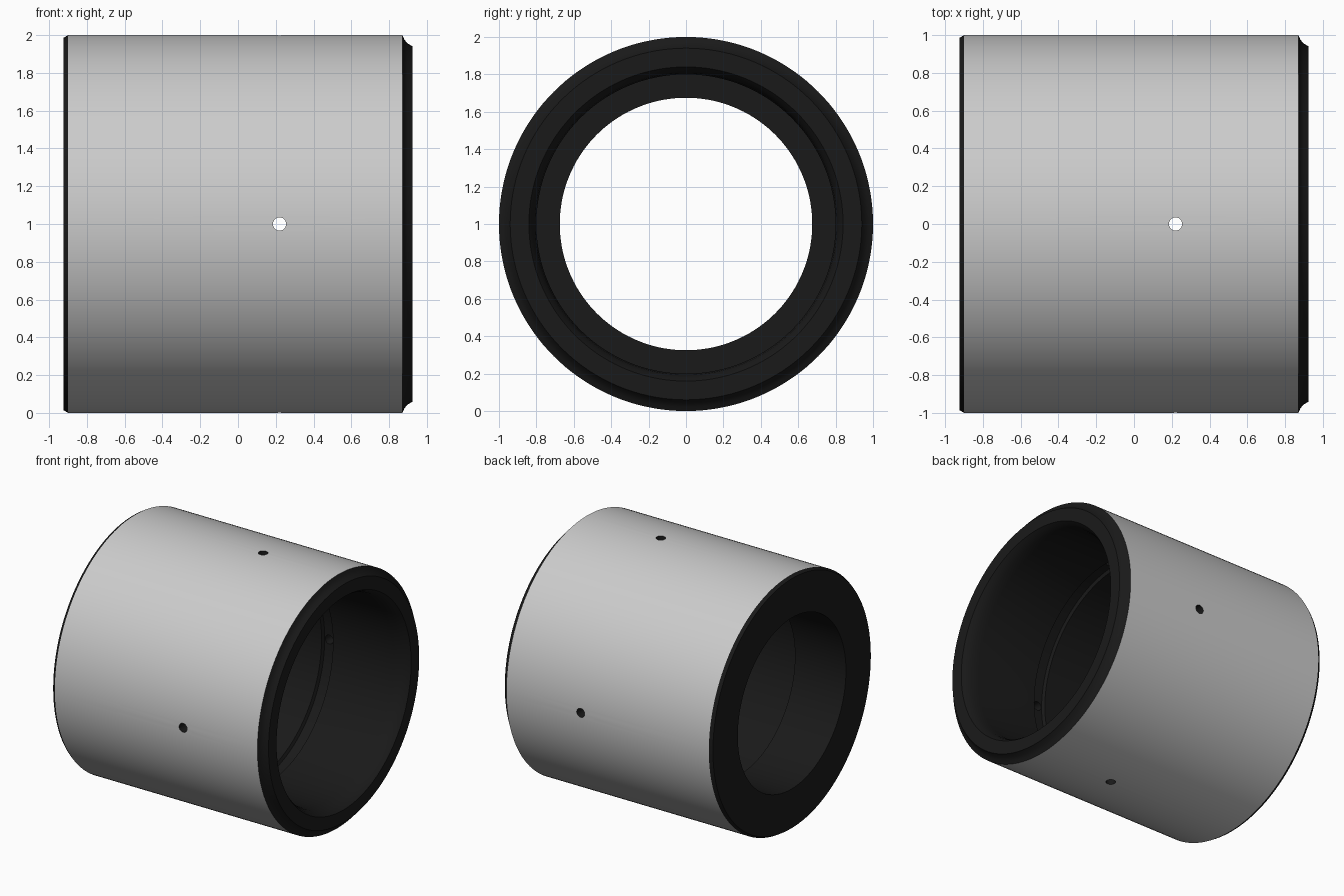
import bpy, bmesh, math

if "Cube" in bpy.data.objects:
    bpy.data.objects.remove(bpy.data.objects["Cube"])

SEG = 144


def material(name, color):
    m = bpy.data.materials.new(name)
    m.diffuse_color = color
    m.use_nodes = True
    m.node_tree.nodes["Principled BSDF"].inputs["Base Color"].default_value = m.diffuse_color
    return m


dark = material("dark_machined", (0.01, 0.01, 0.01, 1))
grey = material("plain_grey", (0.8, 0.8, 0.8, 1))

# Closed (x, radius) section of the sleeve, starting with the outer wall
profile = [
    (-0.90, 1.0), (0.87, 1.0),
    # concave relief at the right rim
    (0.88, 0.978), (0.896, 0.957), (0.925, 0.94),
    # right face and rounded mouth
    (0.925, 0.84), (0.90, 0.822), (0.86, 0.807), (0.80, 0.80),
    # oil groove
    (0.27, 0.80), (0.26, 0.825), (0.18, 0.825), (0.17, 0.80),
    # inner shoulder and narrow bore
    (-0.48, 0.80), (-0.48, 0.675), (-0.925, 0.675),
    # left face, chamfered back to the outer wall
    (-0.925, 0.985),
]

# Sleeve body lathed about the x axis
bm = bmesh.new()
rings = []
for i in range(SEG):
    a = 2 * math.pi * i / SEG
    rings.append([bm.verts.new((x, r * math.cos(a), 1 + r * math.sin(a)))
                  for x, r in profile])
n = len(profile)
for i in range(SEG):
    p, q = rings[i], rings[(i + 1) % SEG]
    for j in range(n):
        k = (j + 1) % n
        f = bm.faces.new((p[j], p[k], q[k], q[j]))
        f.material_index = 1 if j == 0 else 0
bmesh.ops.recalc_face_normals(bm, faces=bm.faces)
mesh = bpy.data.meshes.new("sleeve")
bm.to_mesh(mesh)
bm.free()
mesh.materials.append(dark)
mesh.materials.append(grey)
sleeve = bpy.data.objects.new("sleeve", mesh)
bpy.context.collection.objects.link(sleeve)

# Four radial oil holes: one vertical pair and one front-to-back pair
cutters = []
for i in range(4):
    a = i * math.pi / 2
    bpy.ops.mesh.primitive_cylinder_add(
        vertices=32, radius=0.035, depth=0.5,
        location=(0.22, 0.93 * math.sin(a), 1 + 0.93 * math.cos(a)),
        rotation=(-a, 0, 0))
    c = bpy.context.object
    c.name = f"oil_hole_cutter_{i + 1}"
    c.hide_render = True
    c.data.materials.append(dark)
    cutters.append(c)
    mod = sleeve.modifiers.new("oil_hole", 'BOOLEAN')
    mod.operation = 'DIFFERENCE'
    mod.solver = 'EXACT'
    mod.object = c

bpy.ops.object.select_all(action='DESELECT')
sleeve.select_set(True)
bpy.context.view_layer.objects.active = sleeve
for mod in list(sleeve.modifiers):
    bpy.ops.object.modifier_apply(modifier=mod.name)
for c in cutters:
    bpy.data.objects.remove(c, do_unlink=True)
bpy.ops.object.shade_smooth_by_angle(angle=math.radians(25))
